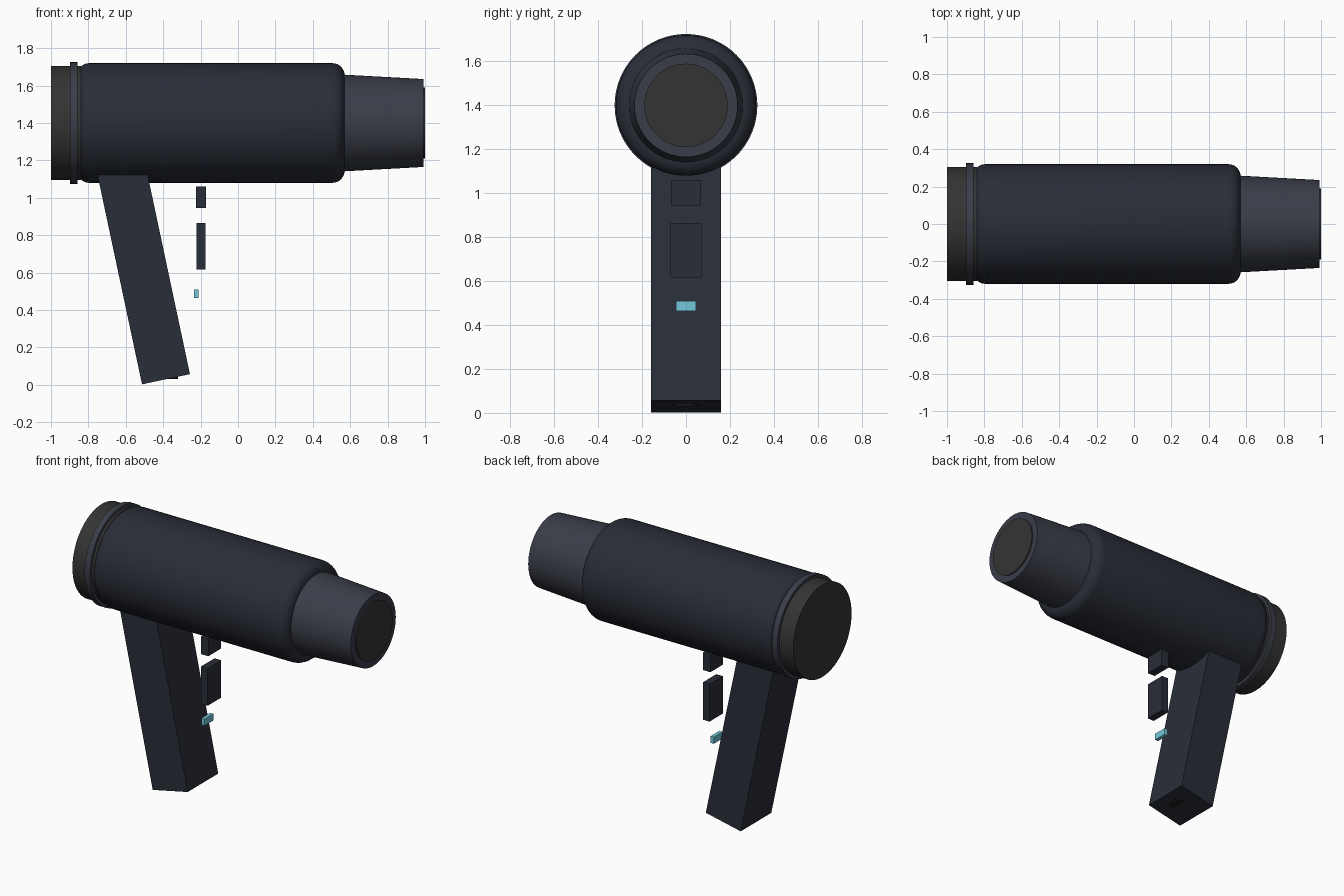
import bpy
import math
from mathutils import Vector

if "Cube" in bpy.data.objects:
    bpy.data.objects.remove(bpy.data.objects["Cube"])

AXIS_Z = 1.4


def material(name, rgb):
    m = bpy.data.materials.new(name)
    m.diffuse_color = (*rgb, 1)
    m.use_nodes = True
    m.node_tree.nodes["Principled BSDF"].inputs["Base Color"].default_value = m.diffuse_color
    return m


NAVY = material("navy_shell", (0.022, 0.026, 0.038))
SLATE = material("slate_nozzle", (0.042, 0.047, 0.065))
MESH = material("dark_grille", (0.034, 0.034, 0.034))
BLACK = material("black_rubber", (0.012, 0.012, 0.014))
CYAN = material("cyan_light", (0.17, 0.58, 0.72))


def finish(name, mat):
    ob = bpy.context.object
    ob.name = name
    ob.data.materials.append(mat)
    return ob


def barrel(name, x0, x1, r0, r1, mat, bevel=0):
    """Round part lying along x, radius r0 at x0 and r1 at x1."""
    bpy.ops.mesh.primitive_cone_add(
        vertices=64, radius1=r0, radius2=r1, depth=x1 - x0,
        location=((x0 + x1) / 2, 0, AXIS_Z), rotation=(0, math.pi / 2, 0))
    ob = finish(name, mat)
    if bevel:
        mod = ob.modifiers.new("round_edges", 'BEVEL')
        mod.width, mod.segments = bevel, 6
        mod.limit_method, mod.angle_limit = 'ANGLE', math.radians(40)
        bpy.ops.object.modifier_apply(modifier=mod.name)
    bpy.ops.object.shade_smooth_by_angle(angle=math.radians(30))
    return ob


def box(name, center, size, mat, tilt=0):
    bpy.ops.mesh.primitive_cube_add(size=1, location=center, rotation=(0, tilt, 0))
    ob = finish(name, mat)
    ob.scale = size
    return ob


# Barrel: shell, nozzle and outlet, rear intake and its collar
barrel("body_shell", -0.86, 0.57, 0.32, 0.32, NAVY, bevel=0.065)
barrel("nozzle", 0.5, 0.992, 0.262, 0.235, SLATE)
barrel("outlet_grille", 0.96, 1.0, 0.19, 0.19, MESH)
barrel("rear_intake", -1.0, -0.84, 0.305, 0.305, MESH)
barrel("rear_collar", -0.897, -0.857, 0.325, 0.325, SLATE)

# Slanted handle, running up into the shell
tilt = math.radians(-12)
length = 1.24
up = Vector((math.sin(tilt), 0, math.cos(tilt)))
foot = Vector((-0.385, 0, 0.03))
box("handle", foot + up * length / 2, (0.262, 0.32, length), NAVY, tilt)

# Cable socket in the handle foot
bpy.ops.mesh.primitive_cylinder_add(vertices=32, radius=0.065, depth=0.1,
                                    location=(-0.385, 0, 0.082))
finish("cable_socket", BLACK)
bpy.ops.object.shade_smooth_by_angle(angle=math.radians(30))

# Floating controls in front of the handle
box("upper_button", (-0.198, 0, 1.002), (0.055, 0.135, 0.115), NAVY)
box("slide_switch", (-0.197, 0, 0.741), (0.048, 0.14, 0.248), NAVY)
for side, y in (("left", -0.023), ("right", 0.023)):
    box(f"indicator_{side}", (-0.224, y, 0.487), (0.024, 0.046, 0.044), CYAN)
